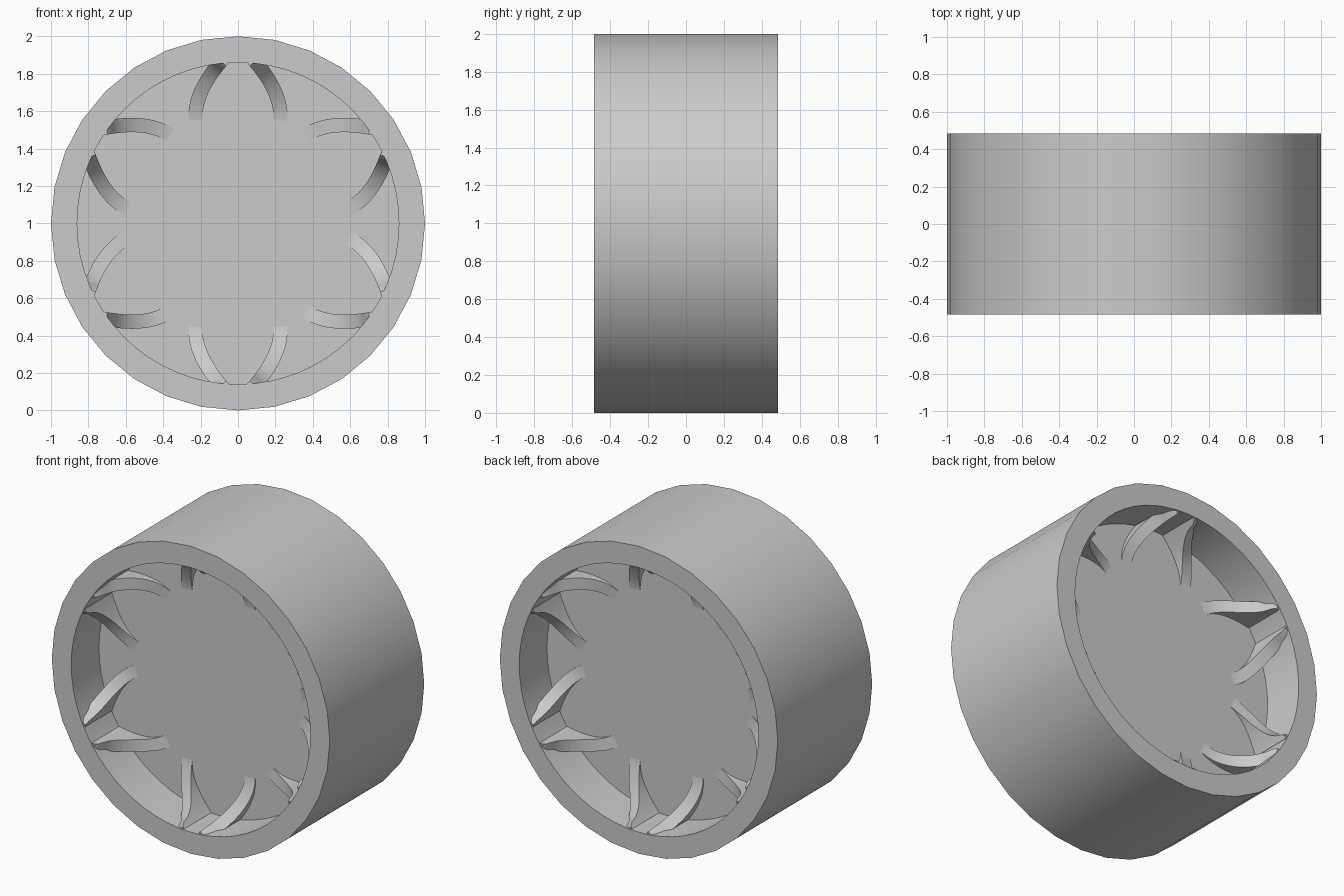
import bpy
import bmesh
import math
from mathutils import Vector, Matrix

cube = bpy.data.objects.get("Cube")
if cube:
    bpy.data.objects.remove(cube, do_unlink=True)

HALF_WIDTH = 0.485     # half the wheel depth
PLATE = 0.2            # half the thickness of the recessed plate
INNER = 0.86           # inner rim radius
RIB_START = 0.55       # radius where a rib leaves the plate

grey = bpy.data.materials.new("plain grey")
grey.use_nodes = True
colour = (0.6, 0.6, 0.6, 1)
grey.diffuse_color = colour
grey.node_tree.nodes["Principled BSDF"].inputs["Base Color"].default_value = colour


def finish(bm, name):
    """Turn a bmesh into a smooth shaded object at wheel height."""
    bmesh.ops.recalc_face_normals(bm, faces=bm.faces[:])
    mesh = bpy.data.meshes.new(name)
    bm.to_mesh(mesh)
    bm.free()
    mesh.materials.append(grey)
    obj = bpy.data.objects.new(name, mesh)
    obj.location.z = 1
    bpy.context.collection.objects.link(obj)
    bpy.ops.object.select_all(action="DESELECT")
    obj.select_set(True)
    bpy.context.view_layer.objects.active = obj
    bpy.ops.object.shade_smooth_by_angle(angle=math.radians(35))
    return obj


def ring(bm, radius, y, count):
    """Closed loop of edges around the y axis."""
    angles = [2 * math.pi * i / count for i in range(count)]
    verts = [bm.verts.new((radius * math.sin(a), y, radius * math.cos(a))) for a in angles]
    return [bm.edges.new((verts[i], verts[(i + 1) % count])) for i in range(count)]


# Rim: four loops bridged into a hollow band
bm = bmesh.new()
loops = [ring(bm, 1, -HALF_WIDTH, 32), ring(bm, 1, HALF_WIDTH, 32),
         ring(bm, INNER, HALF_WIDTH, 64), ring(bm, INNER, -HALF_WIDTH, 64)]
for i in range(4):
    bmesh.ops.bridge_loops(bm, edges=loops[i] + loops[(i + 1) % 4])
finish(bm, "rim")

# Recessed centre plate
bm = bmesh.new()
bmesh.ops.create_cone(bm, cap_ends=True, segments=64, radius1=INNER + 0.005,
                      radius2=INNER + 0.005, depth=2 * PLATE,
                      matrix=Matrix.Rotation(math.pi / 2, 4, "X"))
finish(bm, "centre_plate")


def add_rib(bm, flip, turn, side):
    """Curved fin that sweeps up from the plate to the rim edge."""
    a, b, c = Vector((0.225, 0.54)), Vector((0.245, 0.69)), Vector((0.08, 0.88))
    rows = []
    steps = 28
    for i in range(steps + 1):
        t = i / steps
        point = a * (1 - t) ** 2 + b * 2 * t * (1 - t) + c * t * t
        along = ((b - a) * (1 - t) + (c - b) * t).normalized()
        across = Vector((along.y, -along.x)) * 0.038
        reach = (point.length - RIB_START) / (INNER - RIB_START)
        reach = min(max(reach, 0), 1)
        height = 0.28 * (1 - math.sqrt(1 - reach * reach)) - 0.003
        row = []
        for edge, y in ((1, PLATE - 0.03), (1, PLATE + height),
                        (-1, PLATE + height), (-1, PLATE - 0.03)):
            p = point + across * edge
            row.append(bm.verts.new(turn @ Vector((flip * p.x, side * y, p.y))))
        rows.append(row)
    for r, s in zip(rows, rows[1:]):
        for j in range(4):
            k = (j + 1) % 4
            bm.faces.new((r[j], r[k], s[k], s[j]))
    bm.faces.new(rows[0])
    bm.faces.new(rows[-1])


# Six pairs of ribs on each face
for name, side in (("front_ribs", -1), ("back_ribs", 1)):
    bm = bmesh.new()
    for n in range(6):
        turn = Matrix.Rotation(n * math.pi / 3, 3, "Y")
        for flip in (-1, 1):
            add_rib(bm, flip, turn, side)
    finish(bm, name)
